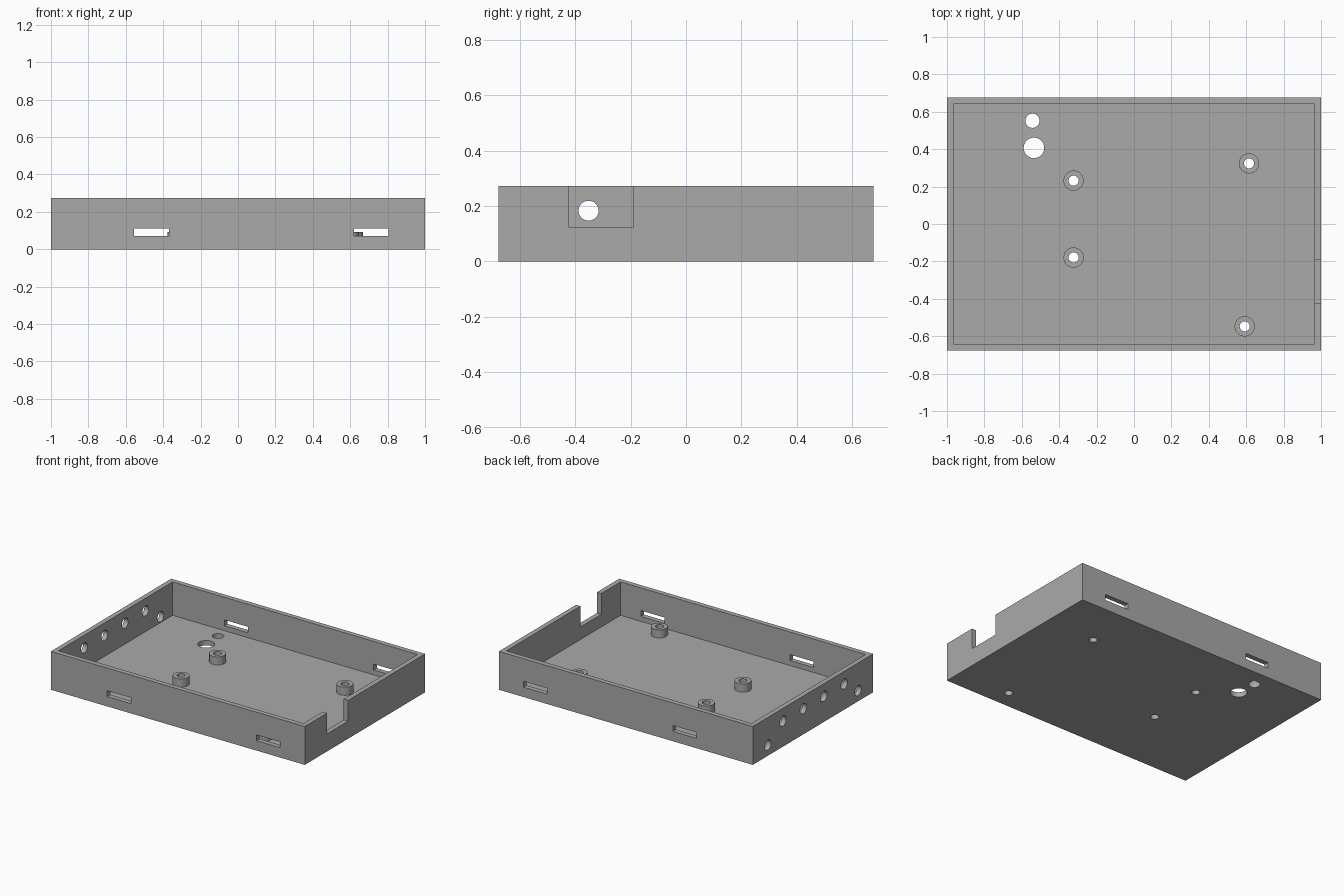
import bpy, bmesh, math
from mathutils import Matrix, Vector

cube = bpy.data.objects.get("Cube")
if cube:
    bpy.data.objects.remove(cube, do_unlink=True)

grey = bpy.data.materials.new("plain grey")
grey.use_nodes = True
colour = (0.4, 0.4, 0.4, 1)
grey.diffuse_color = colour
grey.node_tree.nodes["Principled BSDF"].inputs["Base Color"].default_value = colour

W, D, H = 1.0, 0.677, 0.273      # half width, half depth, height
WALL, FLOOR, POST_TOP = 0.035, 0.035, 0.093


def add_box(bm, lo, hi):
    lo, hi = Vector(lo), Vector(hi)
    m = Matrix.Translation((lo + hi) / 2) @ Matrix.Diagonal((hi - lo).to_4d())
    m[3][3] = 1
    bmesh.ops.create_cube(bm, size=1, matrix=m)


def add_cylinder(bm, centre, radius, length, axis="Z"):
    turn = Matrix.Rotation(math.pi / 2, 4, "Y") if axis == "X" else Matrix()
    bmesh.ops.create_cone(bm, cap_ends=True, segments=32, radius1=radius, radius2=radius,
                          depth=length, matrix=Matrix.Translation(centre) @ turn)


def make_object(name, bm):
    mesh = bpy.data.meshes.new(name)
    bm.to_mesh(mesh)
    bm.free()
    mesh.materials.append(grey)
    obj = bpy.data.objects.new(name, mesh)
    bpy.context.collection.objects.link(obj)
    return obj


def smooth(obj):
    bpy.ops.object.select_all(action="DESELECT")
    obj.select_set(True)
    bpy.context.view_layer.objects.active = obj
    bpy.ops.object.shade_smooth_by_angle(angle=math.radians(30))


# Open tray body
bm = bmesh.new()
add_box(bm, (-W, -D, 0), (W, D, H))
tray = make_object("tray", bm)

posts = [(-0.323, 0.232), (-0.323, -0.179), (0.615, 0.324), (0.592, -0.547)]
cuts = bmesh.new()

# Wall slots, front and back
for x in (-0.556, 0.619):
    for y in (-D, D):
        add_box(cuts, (x, y - 0.05, 0.07), (x + 0.186, y + 0.05, 0.112))

# Cable notch in the +x wall
add_box(cuts, (W - 0.05, -0.425, 0.125), (W + 0.05, -0.19, H + 0.1))

# Round ports in the -x wall
ports = [(0.338 - 0.23 * i, 0.183) for i in range(4)] + [(0.508, 0.076), (-0.508, 0.076)]
for y, z in ports:
    add_cylinder(cuts, (-W, y, z), 0.036, 0.1, "X")

# Floor holes and screw holes
for x, y, r in [(-0.543, 0.552, 0.038), (-0.535, 0.407, 0.055)] + [(x, y, 0.027) for x, y in posts]:
    add_cylinder(cuts, (x, y, 0), r, 0.1)
openings = make_object("opening_cutter", cuts)

# Inner cavity
bm = bmesh.new()
add_box(bm, (WALL - W, WALL - D, FLOOR), (W - WALL, D - WALL, H + 0.2))
cavity = make_object("cavity_cutter", bm)

for cutter in (cavity, openings):
    mod = tray.modifiers.new(cutter.name, "BOOLEAN")
    mod.operation, mod.solver, mod.object = "DIFFERENCE", "EXACT", cutter
    bpy.ops.object.select_all(action="DESELECT")
    bpy.context.view_layer.objects.active = tray
    tray.select_set(True)
    bpy.ops.object.modifier_apply(modifier=mod.name)
    bpy.data.objects.remove(cutter, do_unlink=True)
smooth(tray)

# Hollow standoffs, spun from a section
for n, (x, y) in enumerate(posts, 1):
    bm = bmesh.new()
    section = [(0.027, FLOOR), (0.054, FLOOR), (0.054, POST_TOP), (0.027, POST_TOP)]
    verts = [bm.verts.new((r, 0, z)) for r, z in section]
    edges = [bm.edges.new((verts[i], verts[(i + 1) % 4])) for i in range(4)]
    bmesh.ops.spin(bm, geom=verts + edges, cent=(0, 0, 0), axis=(0, 0, 1),
                   angle=math.tau, steps=32, use_merge=True)
    bmesh.ops.remove_doubles(bm, verts=bm.verts, dist=0.0001)
    bmesh.ops.recalc_face_normals(bm, faces=bm.faces)
    post = make_object(f"standoff_{n}", bm)
    post.location = (x, y, 0)
    smooth(post)
